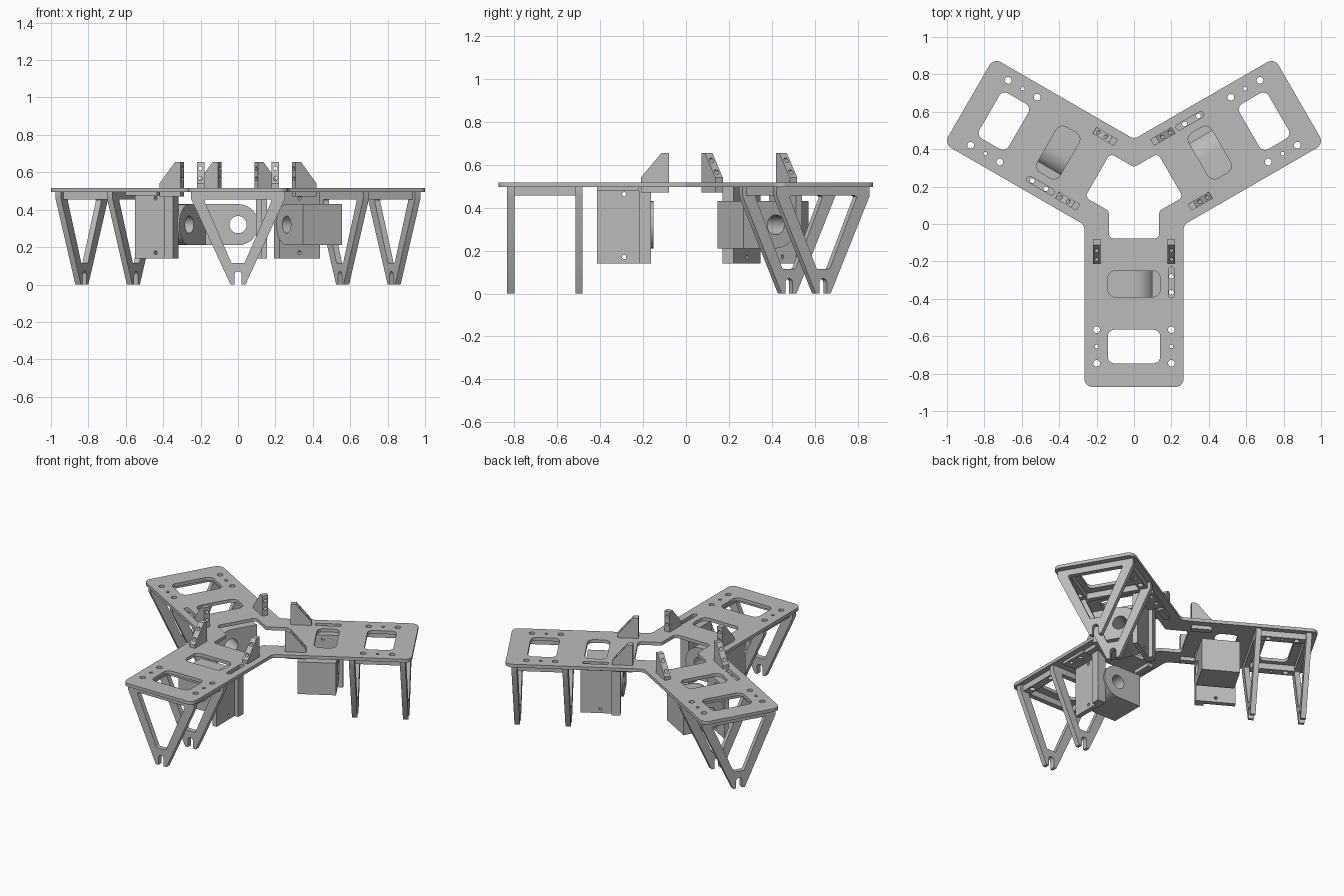
import bpy, bmesh, math
from mathutils import Matrix, Vector

if "Cube" in bpy.data.objects:
    bpy.data.objects.remove(bpy.data.objects["Cube"])

HUB = Vector((0, 0.148))      # centre of the three-fold symmetry
ARM, HALF = 1.02, 0.265       # arm reach and half width

grey = bpy.data.materials.new("plain grey")
grey.use_nodes = True
grey.diffuse_color = (0.5, 0.5, 0.5, 1)
grey.node_tree.nodes["Principled BSDF"].inputs["Base Color"].default_value = (0.5, 0.5, 0.5, 1)


def rounded(points, radius, steps=5):
    """Round every corner of a closed outline."""
    out = []
    pts = [Vector(p) for p in points]
    for i, p in enumerate(pts):
        a = (pts[i - 1] - p).normalized()
        b = (pts[(i + 1) % len(pts)] - p).normalized()
        half = a.angle(b) / 2
        cut = radius / math.tan(half)
        start, end = p + a * cut, p + b * cut
        centre = p + (a + b).normalized() * radius / math.sin(half)
        for k in range(steps + 1):
            d = start.lerp(end, k / steps) - centre
            out.append(centre + d.normalized() * radius)
    return out


def rect(x0, x1, y0, y1):
    return [(x0, y0), (x1, y0), (x1, y1), (x0, y1)]


def circle(x, y, r, n=20):
    return [(x + r * math.cos(math.tau * k / n), y + r * math.sin(math.tau * k / n)) for k in range(n)]


def turn(p, k):
    return HUB + Matrix.Rotation(math.tau * k / 3, 2) @ (Vector(p) - HUB)


def star(half, reach, radius):
    """Rounded union of three strips that meet at the hub."""
    inner = half / math.sqrt(3)
    arm = [(-half, HUB.y - inner), (-half, HUB.y - reach), (half, HUB.y - reach)]
    return rounded([turn(p, k) for k in range(3) for p in arm], radius)


# Placement of a flat profile: lying, facing the front, facing the side
def lying(z):
    return Matrix.Translation((0, 0, z))


def facing_front(y):
    return Matrix.Translation((0, y, 0)) @ Matrix.Rotation(math.pi / 2, 4, "X")


def facing_side(x):
    return Matrix.Translation((x, 0, 0)) @ Matrix(((0, 0, 1, 0), (1, 0, 0, 0), (0, 1, 0, 0), (0, 0, 0, 1)))


def sheet(loops, low, high, place):
    """Mesh of an outline with holes, extruded from low to high."""
    curve = bpy.data.curves.new("profile", "CURVE")
    curve.dimensions, curve.fill_mode = "2D", "BOTH"
    curve.extrude = (high - low) / 2
    for loop in loops:
        s = curve.splines.new("POLY")
        s.points.add(len(loop) - 1)
        for pt, p in zip(s.points, loop):
            pt.co = (p[0], p[1], 0, 1)
        s.use_cyclic_u = True
    tmp = bpy.data.objects.new("profile", curve)
    bpy.context.collection.objects.link(tmp)
    mesh = bpy.data.meshes.new_from_object(tmp.evaluated_get(bpy.context.evaluated_depsgraph_get()))
    bpy.data.objects.remove(tmp)
    bpy.data.curves.remove(curve)
    bm = bmesh.new()
    bm.from_mesh(mesh)
    bmesh.ops.remove_doubles(bm, verts=bm.verts, dist=1e-5)
    bm.transform(place((low + high) / 2))
    bmesh.ops.recalc_face_normals(bm, faces=bm.faces)
    bm.to_mesh(mesh)
    bm.free()
    mesh.materials.clear()
    mesh.materials.append(grey)
    return mesh


def add(name, mesh):
    ob = bpy.data.objects.new(name, mesh)
    bpy.context.collection.objects.link(ob)
    return ob


def add_to_arms(name, mesh):
    pivot = Matrix.Translation((0, HUB.y, 0))
    for k, arm in enumerate(("front", "back_left", "back_right")):
        ob = add(f"{arm}_{name}", mesh)
        ob.matrix_world = pivot @ Matrix.Rotation(math.tau * k / 3, 4, "Z") @ pivot.inverted()


# Three-armed top plate with windows, slots and screw holes
holes = [rounded(rect(-0.14, 0.14, -0.745, -0.565), 0.035),
         rounded(rect(-0.14, 0.14, -0.39, -0.25), 0.04),
         rounded(rect(0.184, 0.216, -0.395, -0.23), 0.015)]
for x in (-0.2, 0.2):
    holes += [circle(x, -0.745, 0.018), circle(x, -0.565, 0.018), circle(x, -0.655, 0.01)]
loops = [star(HALF, ARM, 0.044), star(0.135, 0.225, 0.025)]
loops += [[turn(p, k) for p in h] for h in holes for k in range(3)]
add("top_plate", sheet(loops, 0.495, 0.517, lying))

# Triangular leg frames with a notched foot
notch = [(0.02 * math.cos(a), 0.05 + 0.02 * math.sin(a)) for a in (math.pi * k / 8 for k in range(9))]
foot = [(0.04, 0), (0.25, 0.455), (0.25, 0.495), (-0.25, 0.495), (-0.25, 0.455), (-0.04, 0), (-0.02, 0)]
frame = foot + notch[::-1] + [(0.02, 0)]
opening = rounded([(-0.035, 0.115), (0.035, 0.115), (0.183, 0.455), (-0.183, 0.455)], 0.008)
for name, y in (("outer_leg", -0.833), ("inner_leg", -0.515)):
    add_to_arms(name, sheet([frame, opening], y, y + 0.034, facing_front))

# Rails joining the two leg frames under the plate
for side, x in (("right", -0.2), ("left", 0.2)):
    rail = [rect(x - 0.028, x + 0.028, -0.80, -0.515)]
    rail += [circle(x, y, r) for y, r in ((-0.745, 0.018), (-0.565, 0.018), (-0.655, 0.01))]
    add_to_arms(f"{side}_rail", sheet(rail, 0.455, 0.495, lying))

# Bearing block: square at one end, round at the other, bored through
block = [(-0.175, 0.43), (-0.175, 0.21)]
block += [(0.11 * math.sin(a), 0.32 - 0.11 * math.cos(a)) for a in (math.pi * k / 16 for k in range(17))]
add_to_arms("bearing_block", sheet([block, circle(0, 0.32, 0.046, 32)], -0.393, -0.152, facing_front))

# Bracket: upright plate, raised rib and drilled top flange
upright = [rect(-0.414, -0.219, 0.14, 0.495)]
upright += [circle(-0.288, z, 0.01) for z in (0.17, 0.462)]
add_to_arms("bracket_plate", sheet(upright, 0.095, 0.128, facing_side))
add_to_arms("bracket_rib", sheet([rect(-0.219, -0.163, 0.14, 0.495)], 0.095, 0.155, facing_side))
flange = [rect(0.128, 0.228, -0.414, -0.219), circle(0.2, -0.28, 0.013), circle(0.2, -0.365, 0.013)]
add_to_arms("bracket_flange", sheet(flange, 0.477, 0.495, lying))

# Sloped upright tabs with two drilled holes
tab = [(-0.21, 0.47), (-0.08, 0.47), (-0.08, 0.655), (-0.113, 0.655), (-0.21, 0.54)]
for side, x in (("right", -0.2), ("left", 0.2)):
    ob = add("tab", sheet([tab], x - 0.02, x + 0.02, facing_side))
    for z in (0.565, 0.62):
        cutter = add("tab_cutter", sheet([circle(x, z, 0.011, 14)], -0.3, 0, facing_front))
        cutter.hide_render = True
        mod = ob.modifiers.new("hole", "BOOLEAN")
        mod.operation, mod.solver, mod.object = "DIFFERENCE", "EXACT", cutter
    graph = bpy.context.evaluated_depsgraph_get()
    graph.update()
    drilled = bpy.data.meshes.new_from_object(ob.evaluated_get(graph))
    for m in list(ob.modifiers):
        bpy.data.objects.remove(m.object)
    bpy.data.objects.remove(ob)
    add_to_arms(f"{side}_tab", drilled)

# Smooth the rounded corners and keep the edges sharp
bpy.ops.object.select_all(action="DESELECT")
for ob in bpy.context.collection.objects:
    if ob.type == "MESH":
        ob.select_set(True)
        bpy.context.view_layer.objects.active = ob
bpy.ops.object.shade_smooth_by_angle(angle=math.radians(30))
